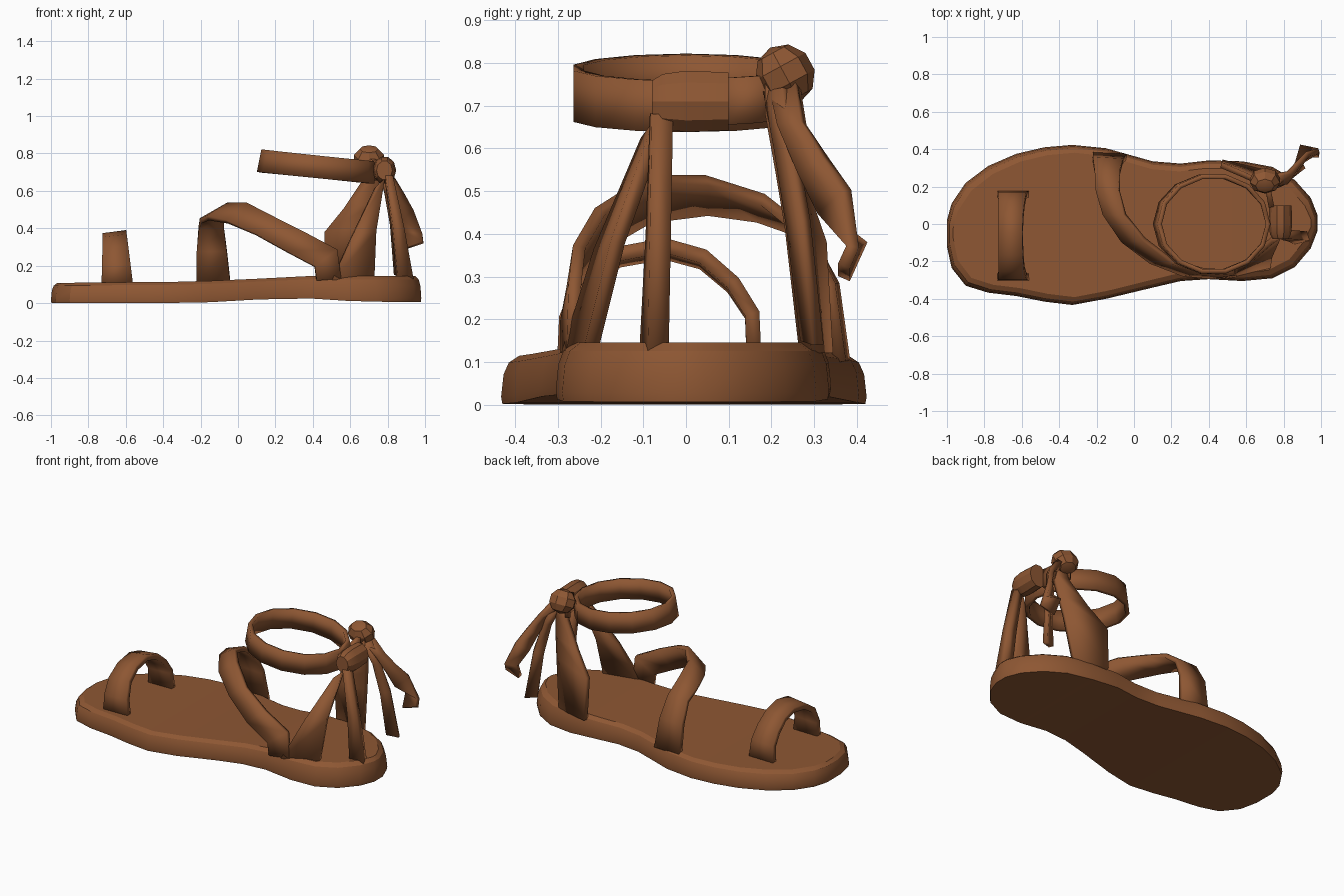
import bpy, bmesh, math
from mathutils import Vector, Matrix

if "Cube" in bpy.data.objects:
    bpy.data.objects.remove(bpy.data.objects["Cube"])

leather = bpy.data.materials.new("brown leather")
leather.diffuse_color = (0.27, 0.095, 0.033, 1)
leather.use_nodes = True
leather.node_tree.nodes["Principled BSDF"].inputs["Base Color"].default_value = leather.diffuse_color


def finish(name, bm, thickness=0):
    bmesh.ops.recalc_face_normals(bm, faces=bm.faces)
    me = bpy.data.meshes.new(name)
    bm.to_mesh(me)
    bm.free()
    me.materials.append(leather)
    ob = bpy.data.objects.new(name, me)
    bpy.context.collection.objects.link(ob)
    if thickness:
        mod = ob.modifiers.new("thickness", 'SOLIDIFY')
        mod.thickness = thickness
        mod.offset = 0
    bpy.ops.object.select_all(action='DESELECT')
    ob.select_set(True)
    bpy.context.view_layer.objects.active = ob
    bpy.ops.object.shade_smooth_by_angle(angle=math.radians(25))
    return ob


def strap(name, pairs, thickness=0.03):
    """Flat strap from pairs of edge points (front edge, rear edge)."""
    bm = bmesh.new()
    rows = [[bm.verts.new(p) for p in pair] for pair in pairs]
    for (a, b), (c, d) in zip(rows, rows[1:]):
        bm.faces.new((a, b, d, c))
    return finish(name, bm, thickness)


def lerp_table(x, table):
    for (x0, v0), (x1, v1) in zip(table, table[1:]):
        if x <= x1:
            return v0 + (v1 - v0) * max(0, (x - x0) / (x1 - x0))
    return table[-1][1]


# Sole: stations of x, inner y, outer y
stations = [(-1, -.12, .02), (-.975, -.235, .11), (-.9, -.33, .22), (-.78, -.367, .31),
            (-.63, -.385, .375), (-.48, -.415, .41), (-.33, -.433, .423), (-.15, -.40, .405),
            (.1, -.34, .335), (.25, -.305, .323), (.4, -.295, .34), (.58, -.305, .335),
            (.74, -.29, .305), (.86, -.23, .235), (.945, -.13, .14), (.98, -.04, .05)]
bottom = [(-1, .0), (-.2, .002), (.15, .022), (.4, .024), (.65, .008), (1, .006)]
top = [(-1, .108), (-.25, .115), (.1, .13), (.4, .145), (1, .145)]


def sole_ring(bm, inset, t):
    rows = []
    for x, lo, hi in stations:
        d = min(inset, (hi - lo) * .3)
        zb, zt = lerp_table(x, bottom), lerp_table(x, top)
        xx = x * (1 - inset * .8)
        z = zb + (zt - zb) * t
        rows.append((bm.verts.new((xx, lo + d, z)), bm.verts.new((xx, hi - d, z))))
    return rows


bm = bmesh.new()
rings = [sole_ring(bm, i, t) for i, t in ((.003, 0), (0, .15), (.006, .62), (.018, .86), (.042, 1))]
loops = [[r[0] for r in ring] + [r[1] for r in reversed(ring)] for ring in rings]
n = len(loops[0])
for l0, l1 in zip(loops, loops[1:]):
    for i in range(n):
        j = (i + 1) % n
        bm.faces.new((l0[i], l0[j], l1[j], l1[i]))
for ring in (rings[0], rings[-1]):
    for (a, b), (c, d) in zip(ring, ring[1:]):
        bm.faces.new((a, b, d, c))
finish("sole", bm)

# Toe strap: arch across the front, narrowing upwards
arch = [(-.285, .09), (-.28, .20), (-.24, .29), (-.16, .345), (-.05, .365),
        (.04, .34), (.11, .28), (.155, .21), (.16, .09)]
strap("toe_strap", [((-.73 + .03 * (z - .09), y, z - .03 * (z - .09)),
                     (-.56 - .13 * (z - .09), y, z + .03 * (z - .09)))
                    for y, z in arch], .035)

# Instep strap: slants over the foot from the outer to the inner side
strap("instep_strap", [
    ((-.22, .37, .10), (-.04, .36, .10)),
    ((-.22, .345, .28), (-.06, .335, .28)),
    ((-.21, .28, .40), (-.075, .28, .40)),
    ((-.20, .17, .44), (-.08, .18, .48)),
    ((-.16, .05, .455), (-.05, .05, .525)),
    ((-.06, -.09, .435), (.05, -.08, .53)),
    ((.09, -.20, .37), (.20, -.20, .455)),
    ((.26, -.265, .275), (.37, -.25, .37)),
    ((.41, -.28, .195), (.53, -.26, .285)),
    ((.42, -.28, .12), (.55, -.265, .13))])

# Ankle ring: tilted band around the leg, leaning back at the front
bm = bmesh.new()
N = 14
lo, hi = [], []
for i in range(N):
    a = math.tau * i / N
    x, y = .415 + .302 * math.cos(a), .258 * math.sin(a)
    zc = .76 - .062 * (x - .11) / .61
    lo.append(bm.verts.new((x, y, zc - .06)))
    hi.append(bm.verts.new((x + .012 * (1 - math.cos(a)), y, zc + .06)))
for i in range(N):
    j = (i + 1) % N
    bm.faces.new((lo[i], lo[j], hi[j], hi[i]))
finish("ankle_ring", bm, .025)

# Heel loop: rolled strap bulging round the back of the ring
bm = bmesh.new()
rows = []
for y, r in ((-.08, .05), (-.055, .066), (0, .074), (.1, .07)):
    rows.append([bm.verts.new((.783 + .85 * r * math.cos(k * math.tau / 10), y,
                               .71 + 1.02 * r * math.sin(k * math.tau / 10))) for k in range(10)])
for r0, r1 in zip(rows, rows[1:]):
    for k in range(10):
        m = (k + 1) % 10
        bm.faces.new((r0[k], r0[m], r1[m], r1[k]))
bm.faces.new(rows[0])
bm.faces.new(rows[-1])
finish("heel_loop", bm)

# Inner side fan and heel strap hanging from the heel loop
strap("inner_fan", [
    ((.50, -.275, .12), (.725, -.225, .12)),
    ((.61, -.20, .36), (.735, -.16, .38)),
    ((.735, -.09, .62), (.78, -.06, .66))], .035)
strap("heel_strap", [
    ((.85, -.085, .12), (.935, -.065, .12)),
    ((.825, -.07, .40), (.885, -.06, .40)),
    ((.785, -.06, .68), (.825, -.055, .68))], .05)

# Outer side fan: wide folded strap below the knot
strap("outer_fan", [
    ((.47, .33, .12), (.68, .28, .12)),
    ((.465, .315, .38), (.72, .245, .42)),
    ((.57, .27, .51), (.74, .225, .54)),
    ((.67, .225, .66), (.76, .20, .68)),
    ((.68, .21, .76), (.75, .20, .76))])

# Wrap joining ring and knot
strap("knot_wrap", [
    ((.735, .09, .655), (.735, .09, .765)),
    ((.72, .17, .66), (.72, .17, .77)),
    ((.66, .235, .68), (.66, .235, .79))], .03)

# Knot
bm = bmesh.new()
bmesh.ops.create_uvsphere(bm, u_segments=8, v_segments=5, radius=1,
                          matrix=Matrix.Translation((.70, .232, .772))
                          @ Matrix.Rotation(.5, 4, 'X') @ Matrix.Diagonal((.085, .07, .073, 1)))
finish("knot", bm)

# Loose ends of the tie
strap("tie_end_long", [
    ((.72, .20, .74), (.75, .26, .76)),
    ((.81, .22, .65), (.83, .275, .66)),
    ((.85, .27, .54), (.88, .325, .58)),
    ((.87, .32, .45), (.93, .375, .50)),
    ((.89, .41, .38), (.985, .39, .37)),
    ((.90, .37, .295), (.99, .37, .325))], .03)
strap("tie_end_short", [
    ((.73, .19, .73), (.77, .235, .74)),
    ((.79, .215, .60), (.82, .25, .61)),
    ((.82, .245, .42), (.87, .28, .43)),
    ((.84, .28, .15), (.91, .31, .14))], .028)
